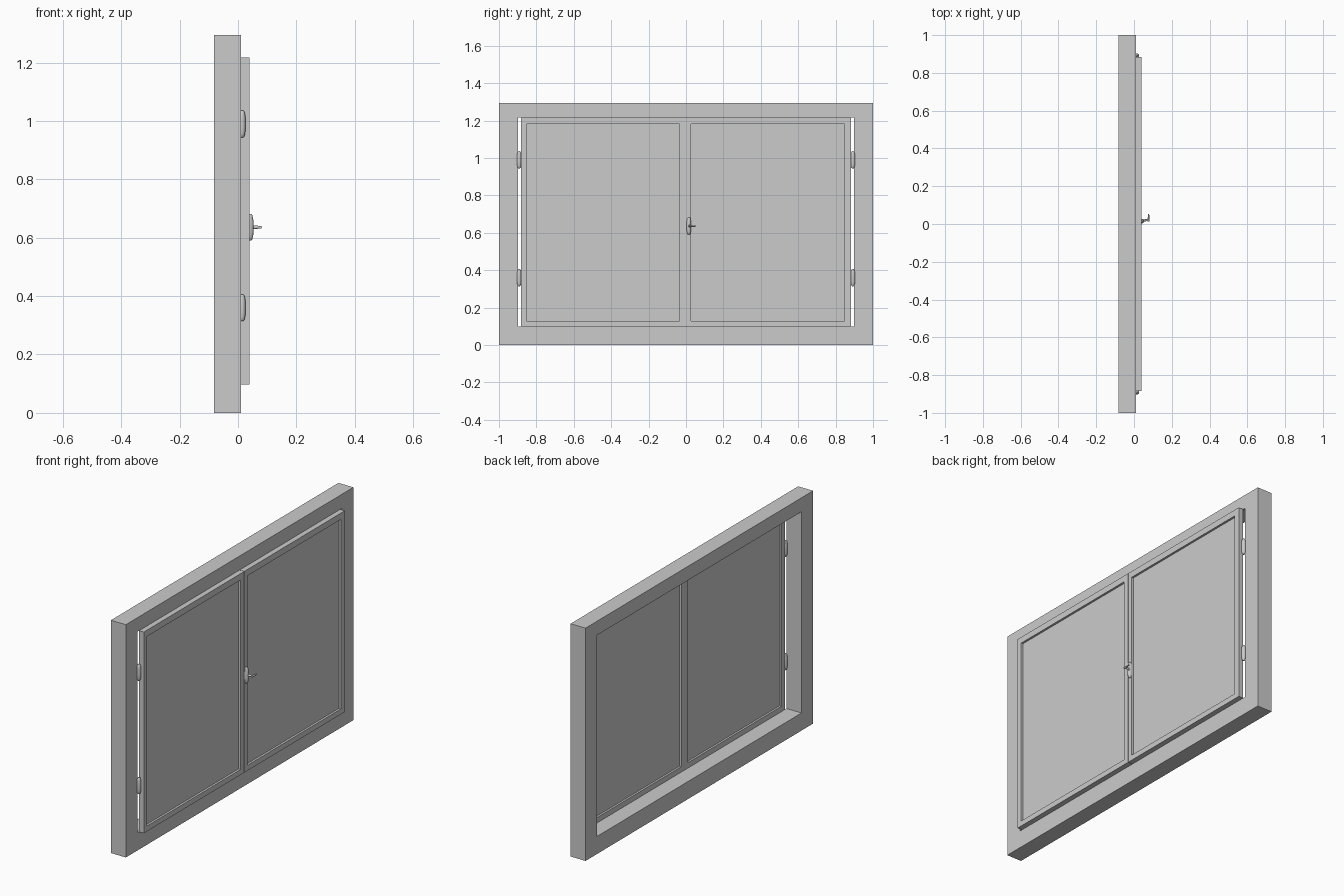
import bpy, bmesh, math
from mathutils import Matrix

if "Cube" in bpy.data.objects:
    bpy.data.objects.remove(bpy.data.objects["Cube"])


def finish(name, bm, smooth=False):
    bmesh.ops.recalc_face_normals(bm, faces=bm.faces[:])
    me = bpy.data.meshes.new(name)
    bm.to_mesh(me)
    bm.free()
    ob = bpy.data.objects.new(name, me)
    bpy.context.collection.objects.link(ob)
    if smooth:
        bpy.ops.object.select_all(action='DESELECT')
        ob.select_set(True)
        bpy.context.view_layer.objects.active = ob
        bpy.ops.object.shade_smooth_by_angle(angle=math.radians(40))
    return ob


def box(name, x0, x1, y0, y1, z0, z1):
    bm = bmesh.new()
    m = Matrix.Translation(((x0 + x1) / 2, (y0 + y1) / 2, (z0 + z1) / 2))
    m = m @ Matrix.Diagonal((x1 - x0, y1 - y0, z1 - z0, 1))
    bmesh.ops.create_cube(bm, size=1, matrix=m)
    return finish(name, bm)


def ring(name, x0, x1, outer, inner):
    """Rectangular frame in the YZ plane; outer/inner = (y0, y1, z0, z1)."""
    bm = bmesh.new()

    def loop(x, r):
        y0, y1, z0, z1 = r
        return [bm.verts.new((x, y, z)) for y, z in ((y0, z0), (y1, z0), (y1, z1), (y0, z1))]

    loops = [loop(x0, outer), loop(x1, outer), loop(x1, inner), loop(x0, inner)]
    for k in range(4):
        a, b = loops[k], loops[(k + 1) % 4]
        for i in range(4):
            j = (i + 1) % 4
            bm.faces.new((a[i], a[j], b[j], b[i]))
    return finish(name, bm)


def barrel(name, centre, profile, scale=(1, 1), segs=20):
    """Closed turned shape about a vertical axis from (radius, z) points."""
    bm = bmesh.new()
    rings = []
    for r, z in profile:
        rings.append([bm.verts.new((centre[0] + scale[0] * r * math.cos(t),
                                    centre[1] + scale[1] * r * math.sin(t), centre[2] + z))
                      for t in (2 * math.pi * i / segs for i in range(segs))])
    for a, b in zip(rings, rings[1:]):
        for i in range(segs):
            j = (i + 1) % segs
            bm.faces.new((a[i], a[j], b[j], b[i]))
    bm.faces.new(rings[0])
    bm.faces.new(rings[-1])
    return finish(name, bm, True)


def rod(name, axis, centre, r1, r2, length):
    bm = bmesh.new()
    rot = Matrix.Rotation(math.pi / 2, 4, 'Y') if axis == 'X' else Matrix.Rotation(-math.pi / 2, 4, 'X')
    bmesh.ops.create_cone(bm, cap_ends=True, segments=16, radius1=r1, radius2=r2,
                          depth=length, matrix=Matrix.Translation(centre) @ rot)
    return finish(name, bm, True)


# Outer window frame
ring("outer_frame", -0.082, 0.01, (-1, 1, 0, 1.295), (-0.898, 0.898, 0.098, 1.217))

# Two sashes, each with a recessed pane
for side, y0, y1, p0, p1 in (("left", -0.883, -0.001, -0.854, -0.034),
                             ("right", 0.001, 0.883, 0.027, 0.848)):
    ring(side + "_sash", 0.01, 0.039, (y0, y1, 0.098, 1.217), (p0, p1, 0.128, 1.182))
    box(side + "_pane", 0.021, 0.027, p0, p1, 0.128, 1.182)

# Barrel hinges, bulging in the middle with rounded ends
hinge = [(0.004, -0.046), (0.008, -0.042), (0.0105, -0.032), (0.012, -0.015),
         (0.012, 0.015), (0.0105, 0.032), (0.008, 0.042), (0.004, 0.046)]
for s, side in ((-1, "left"), (1, "right")):
    for z, lv in ((0.36, "lower"), (0.99, "upper")):
        barrel(f"{side}_{lv}_hinge", (0.014, s * 0.892, z), hinge)

# Handle backplate, stem and lever
barrel("handle_backplate", (0.039, 0.015, 0.636), hinge, (1.2, 1.0))
rod("handle_stem", 'X', (0.064, 0.02, 0.636), 0.007, 0.004, 0.03)
rod("handle_lever", 'Y', (0.077, 0.033, 0.636), 0.005, 0.0035, 0.04)
